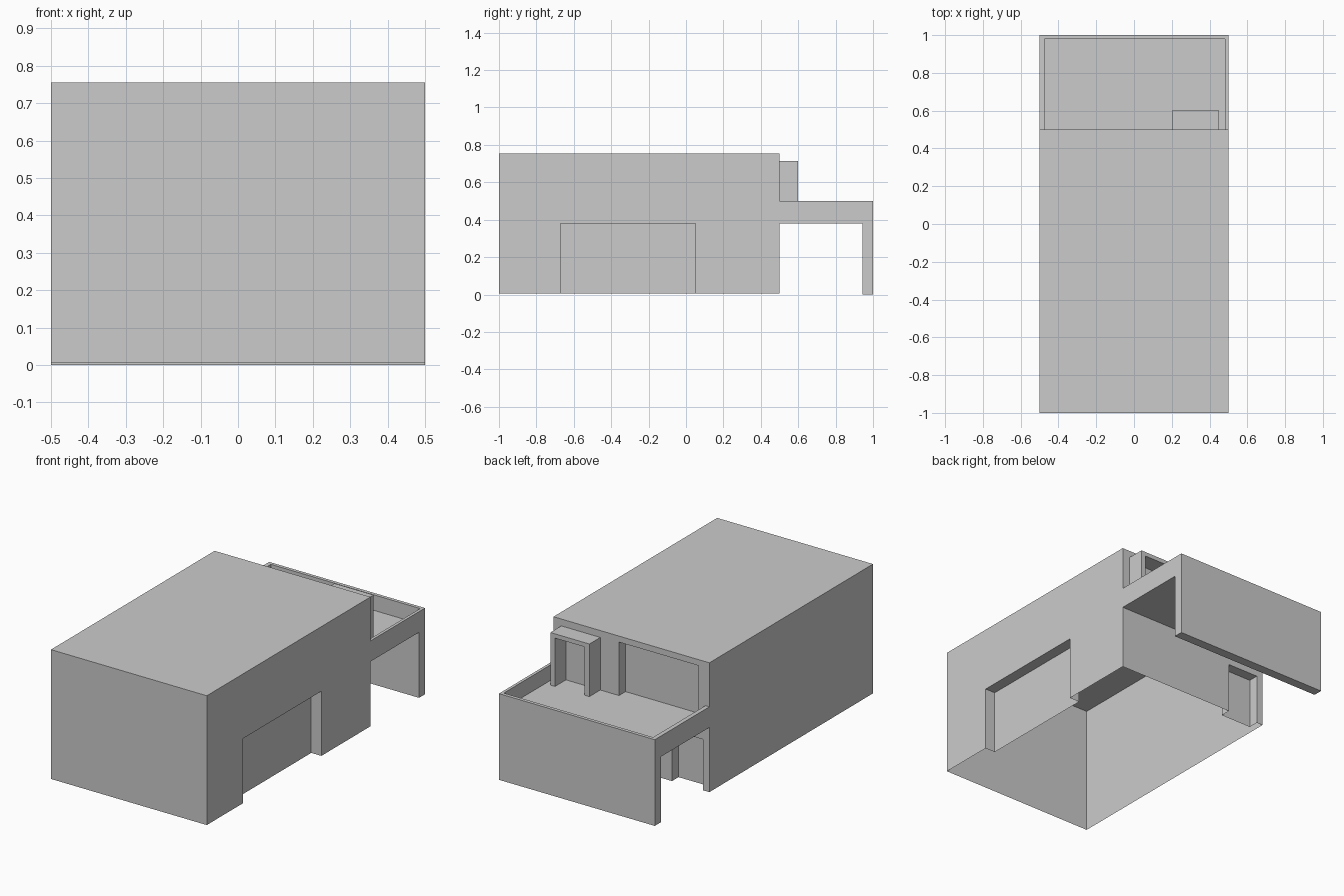
import bpy, bmesh

if "Cube" in bpy.data.objects:
    bpy.data.objects.remove(bpy.data.objects["Cube"])


def box(name, x0, x1, y0, y1, z0, z1):
    """Axis-aligned box given by its limits."""
    bm = bmesh.new()
    bmesh.ops.create_cube(bm, size=1)
    for v in bm.verts:
        v.co = (x1 if v.co.x > 0 else x0,
                y1 if v.co.y > 0 else y0,
                z1 if v.co.z > 0 else z0)
    return link(name, bm)


def side_profile(name, pts, x0, x1):
    """Closed (y, z) profile extruded across x."""
    bm = bmesh.new()
    face = bm.faces.new([bm.verts.new((x0, y, z)) for y, z in pts])
    out = bmesh.ops.extrude_face_region(bm, geom=[face])
    for v in out["geom"]:
        if isinstance(v, bmesh.types.BMVert):
            v.co.x = x1
    bmesh.ops.recalc_face_normals(bm, faces=bm.faces)
    return link(name, bm)


def link(name, bm):
    mesh = bpy.data.meshes.new(name)
    bm.to_mesh(mesh)
    bm.free()
    obj = bpy.data.objects.new(name, mesh)
    bpy.context.collection.objects.link(obj)
    return obj


def cut(obj, *limits):
    """Subtract a box from an object and discard the cutter."""
    cutter = box("cutter", *limits)
    cutter.hide_render = True
    mod = obj.modifiers.new("cut", 'BOOLEAN')
    mod.operation, mod.solver, mod.object = 'DIFFERENCE', 'EXACT', cutter
    bpy.context.view_layer.update()
    deps = bpy.context.evaluated_depsgraph_get()
    mesh = bpy.data.meshes.new_from_object(obj.evaluated_get(deps))
    obj.modifiers.clear()
    obj.data = mesh
    bpy.data.objects.remove(cutter)


def open_side(obj, axis, value):
    """Remove the faces lying in one axis-aligned plane."""
    bm = bmesh.new()
    bm.from_mesh(obj.data)
    gone = [f for f in bm.faces
            if all(abs(v.co[axis] - value) < 1e-4 for v in f.verts)]
    bmesh.ops.delete(bm, geom=gone, context='FACES')
    bm.to_mesh(obj.data)
    bm.free()


FLOOR = 0.41

# Main body: hollow shell, open underneath
body = box("main_body", -0.5, 0.5, -1, 0.5, 0.005, 0.755)
cut(body, 0.435, 0.6, -0.67, 0.05, -0.1, 0.38)         # side recess
cut(body, -0.46, -0.26, 0.44, 0.6, -0.1, 0.30)         # rear doorway
cut(body, -0.43, 0.08, 0.44, 0.6, FLOOR, 0.72)         # opening onto the terrace
open_side(body, 2, 0.005)

# Terrace with parapet, carried by the end wall
terrace = side_profile("terrace", [(0.5, 0.38), (0.945, 0.38), (0.945, 0),
                                   (1, 0), (1, 0.5), (0.5, 0.5)], -0.5, 0.5)
cut(terrace, -0.475, 0.483, 0.4, 0.98, FLOOR, 0.6)
open_side(terrace, 1, 0.5)

# Porch hood standing on the terrace, open to the back
porch = box("porch_hood", 0.2, 0.45, 0.5, 0.6, FLOOR, 0.715)
cut(porch, 0.23, 0.42, 0.4, 0.7, 0.3, 0.69)
open_side(porch, 1, 0.5)
